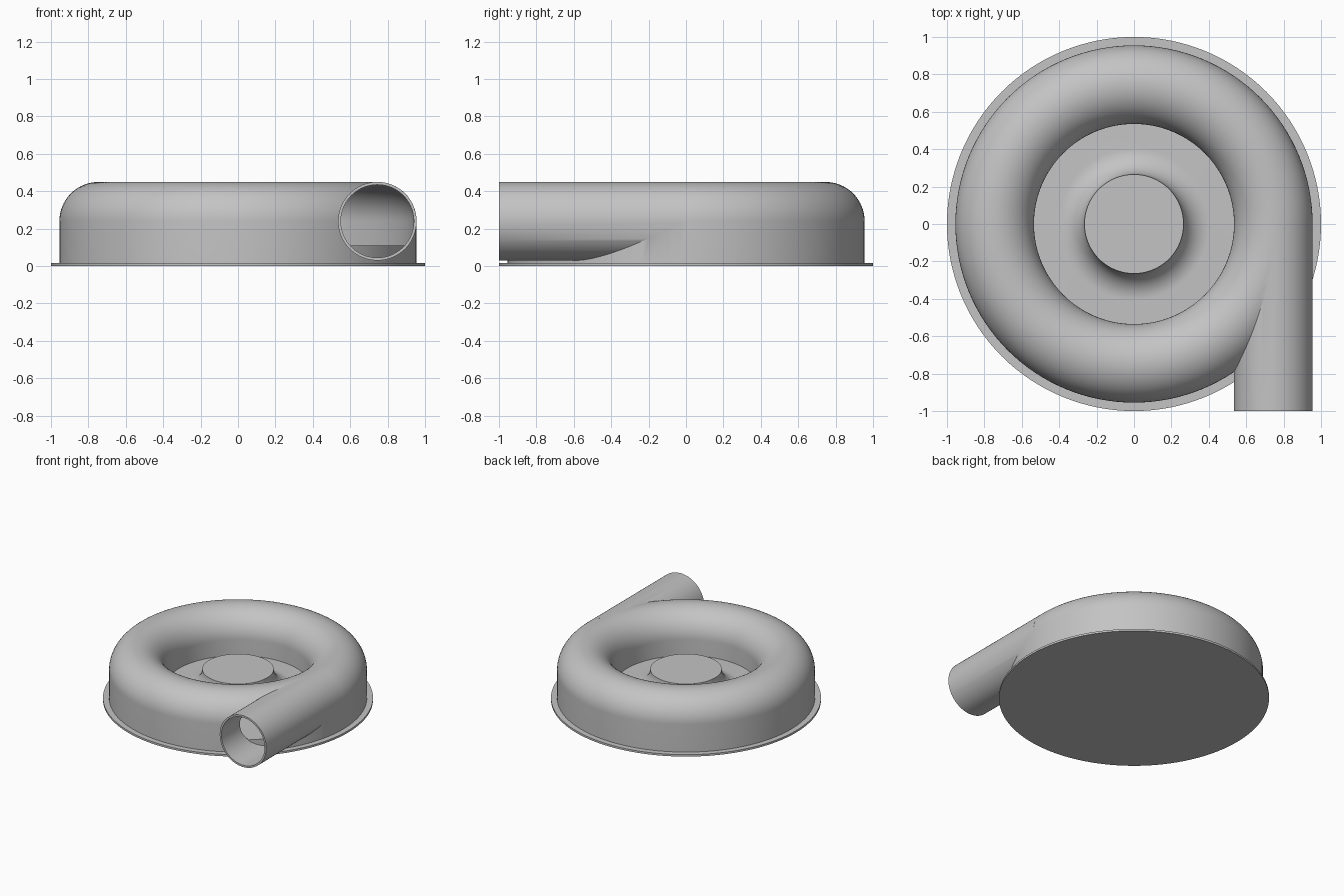
import bpy, bmesh, math
from mathutils import Matrix

cube = bpy.data.objects.get("Cube")
if cube:
    bpy.data.objects.remove(cube, do_unlink=True)

SEG = 128
R_MID, Z_MID = 0.745, 0.24      # centre line of the scroll and outlet
R_OUT, R_IN = 0.21, 0.195       # outer and bore radius
FLOOR = 0.11

grey = bpy.data.materials.new("cast_grey")
grey.use_nodes = True
colour = (0.55, 0.55, 0.55, 1)
grey.diffuse_color = colour
grey.node_tree.nodes["Principled BSDF"].inputs["Base Color"].default_value = colour


def finish(name, bm):
    bmesh.ops.remove_doubles(bm, verts=bm.verts, dist=1e-5)
    bmesh.ops.recalc_face_normals(bm, faces=bm.faces)
    mesh = bpy.data.meshes.new(name)
    bm.to_mesh(mesh)
    bm.free()
    mesh.materials.append(grey)
    ob = bpy.data.objects.new(name, mesh)
    bpy.context.collection.objects.link(ob)
    return ob


def lathe(name, profile, closed=False):
    """Revolve (radius, height) points around the z axis."""
    bm = bmesh.new()
    vs = [bm.verts.new((r, 0, z)) for r, z in profile]
    es = [bm.edges.new(p) for p in zip(vs, vs[1:])]
    if closed:
        es.append(bm.edges.new((vs[-1], vs[0])))
    bmesh.ops.spin(bm, geom=vs + es, cent=(0, 0, 0), axis=(0, 0, 1),
                   angle=math.tau, steps=SEG)
    return finish(name, bm)


def rod(name, radius, y0, y1):
    """Cylinder along y on the outlet's centre line."""
    bm = bmesh.new()
    place = (Matrix.Translation((R_MID, (y0 + y1) / 2, Z_MID))
             @ Matrix.Rotation(math.pi / 2, 4, "X"))
    bmesh.ops.create_cone(bm, cap_ends=True, segments=96, radius1=radius,
                          radius2=radius, depth=y1 - y0, matrix=place)
    return finish(name, bm)


def arc(r, z, radius, a0, a1, n):
    angles = [math.radians(a0 + (a1 - a0) * i / n) for i in range(n + 1)]
    return [(r + radius * math.cos(a), z + radius * math.sin(a)) for a in angles]


def arch(radius, bottom):
    """Half-round top on two straight walls."""
    return ([(R_MID + radius, bottom)]
            + arc(R_MID, Z_MID, radius, 0, 180, 40)
            + [(R_MID - radius, bottom)])


def combine(target, tool, operation):
    mod = target.modifiers.new(operation, "BOOLEAN")
    mod.operation, mod.solver, mod.object = operation, "EXACT", tool
    bpy.context.view_layer.objects.active = target
    bpy.ops.object.modifier_apply(modifier=mod.name)
    bpy.data.objects.remove(tool, do_unlink=True)


# Scroll housing with tangential outlet, hollowed out
housing = lathe("scroll_housing", arch(R_OUT, 0.005), closed=True)
combine(housing, rod("outlet_pipe", R_OUT, -1, -0.02), "UNION")
combine(housing, lathe("cavity", arch(R_IN, -0.1), closed=True), "DIFFERENCE")
combine(housing, rod("bore", R_IN, -1.1, -0.02), "DIFFERENCE")

# Floor rising in a concave flare to the central hub
HUB_R, HUB_Z = 0.265, 0.25
flare = HUB_Z - FLOOR
hub = lathe("hub_and_floor", [(0, HUB_Z)]
            + arc(HUB_R + flare, HUB_Z, flare, 180, 270, 16)
            + [(0.945, FLOOR), (0.945, 0.005), (0, 0.005)])

# Thin round base flange
base = lathe("base_flange", [(0, 0.016), (1, 0.016), (1, 0), (0, 0)])

# Smooth shading with crisp edges
for ob in (housing, hub, base):
    bpy.ops.object.select_all(action="DESELECT")
    ob.select_set(True)
    bpy.context.view_layer.objects.active = ob
    bpy.ops.object.shade_smooth_by_angle(angle=math.radians(30))
